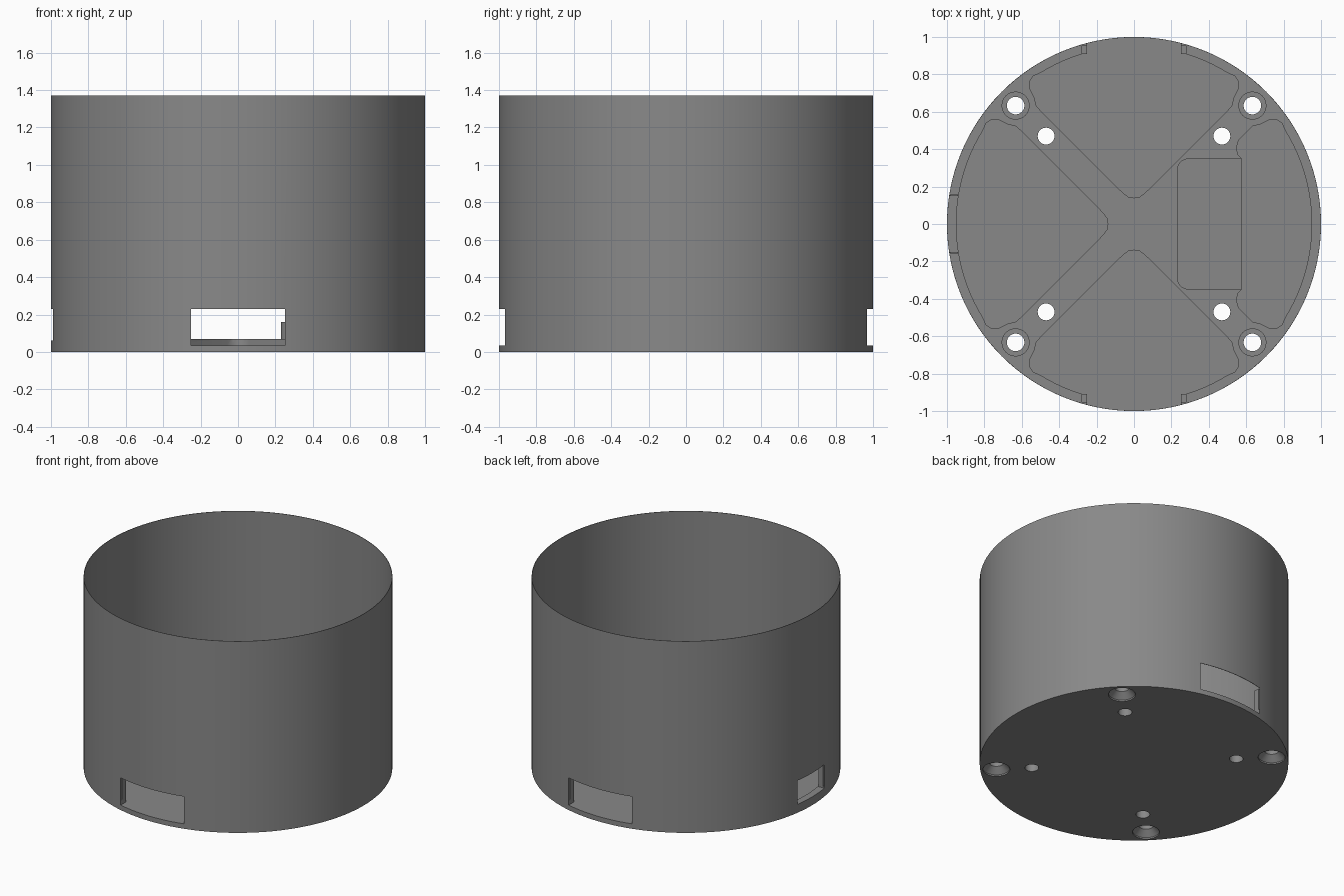
import bpy, bmesh, math

if "Cube" in bpy.data.objects:
    bpy.data.objects.remove(bpy.data.objects["Cube"])

FLOOR, POCKET, HEIGHT, WALL = 0.07, 0.035, 1.37, 0.003
dark = bpy.data.materials.new("dark_grey")
dark.diffuse_color = (0.25, 0.25, 0.25, 1)
dark.use_nodes = True
dark.node_tree.nodes["Principled BSDF"].inputs["Base Color"].default_value = dark.diffuse_color


def finish(name, bm):
    bmesh.ops.remove_doubles(bm, verts=bm.verts, dist=1e-5)
    bmesh.ops.recalc_face_normals(bm, faces=bm.faces)
    mesh = bpy.data.meshes.new(name)
    bm.to_mesh(mesh)
    bm.free()
    mesh.materials.append(dark)
    obj = bpy.data.objects.new(name, mesh)
    bpy.context.collection.objects.link(obj)
    return obj


def lathe(name, profile, steps, center=(0, 0), closed=False):
    bm = bmesh.new()
    vs = [bm.verts.new((r, 0, z)) for r, z in profile]
    pairs = list(zip(vs, vs[1:])) + ([(vs[-1], vs[0])] if closed else [])
    edges = [bm.edges.new(p) for p in pairs]
    bmesh.ops.spin(bm, geom=vs + edges, cent=(0, 0, 0), axis=(0, 0, 1),
                   angle=math.tau, steps=steps, use_duplicate=False)
    bmesh.ops.translate(bm, verts=bm.verts, vec=(*center, 0))
    return finish(name, bm)


def prism(name, pts, z0, z1, turn=0):
    bm = bmesh.new()
    c, s = math.cos(turn), math.sin(turn)
    face = bm.faces.new([bm.verts.new((x * c - y * s, x * s + y * c, z0)) for x, y in pts])
    ext = bmesh.ops.extrude_face_region(bm, geom=[face])
    bmesh.ops.translate(bm, verts=[g for g in ext["geom"] if isinstance(g, bmesh.types.BMVert)],
                        vec=(0, 0, z1 - z0))
    return finish(name, bm)


def box(name, x0, x1, y0, y1, z0, z1):
    return prism(name, [(x0, y0), (x1, y0), (x1, y1), (x0, y1)], z0, z1)


def smooth(obj):
    bpy.ops.object.select_all(action='DESELECT')
    obj.select_set(True)
    bpy.context.view_layer.objects.active = obj
    bpy.ops.object.shade_smooth_by_angle(angle=math.radians(30))


# Cup: very thin wall standing on a thick floor
body = lathe("cup_body", [(0, 0), (1, 0), (1, HEIGHT), (1 - WALL, HEIGHT),
                          (1 - WALL, FLOOR), (0, FLOOR)], 128)
cutters = []

# Floor pockets between the arms of the cross
tail = [(0.635, 0.525), (0.67, 0.53), (0.70, 0.545), (0.73, 0.56), (0.76, 0.56), (0.79, 0.54)]
sector = [(0.145, 0.03), (0.165, 0.058), (0.60, 0.495)] + tail
short = [(0.575, 0.35), (0.555, 0.37), (0.548, 0.41), (0.56, 0.45)] + tail


def pocket(half, tip, turn):
    a = math.asin(0.496 / 0.95)
    arc = [(0.95 * math.cos(t), 0.95 * math.sin(t))
           for t in [a - 2 * a * i / 24 for i in range(25)]]
    pts = tip + half + arc + [(x, -y) for x, y in reversed(half)]
    cutters.append(prism("pocket_cutter", pts, POCKET, 0.2, turn))


pocket(short, [], 0)
for k in (1, 2, 3):
    pocket(sector, [(0.14, 0)], k * math.pi / 2)

# Windows at front, back and left, with small posts beside them
for s in (-1, 1):
    cutters.append(box("window_cutter", -0.25, 0.25, *sorted((s * 0.88, s * 1.1)), POCKET, 0.23))
    for sx in (-1, 1):
        box("window_post", *sorted((sx * 0.25, sx * 0.28)), *sorted((s * 0.91, s * 0.955)),
            POCKET, 0.23)
    box("side_window_post", -0.98, -0.945, *sorted((s * 0.15, s * 0.16)), 0.06, 0.23)
cutters.append(box("window_cutter", -1.1, -0.93, -0.15, 0.15, 0.06, 0.23))

# Screw holes, the outer ones countersunk from below
for sx in (-1, 1):
    for sy in (-1, 1):
        outer, inner = (sx * 0.633, sy * 0.633), (sx * 0.47, sy * 0.47)
        cutters.append(lathe("hole_cutter", [(0, -0.02), (0.088, -0.02), (0.088, 0.01),
                                             (0.047, 0.05), (0.047, 0.2), (0, 0.2)], 32, outer))
        cutters.append(lathe("hole_cutter", [(0, -0.02), (0.045, -0.02), (0.045, 0.2),
                                             (0, 0.2)], 32, inner))
        smooth(lathe("screw_boss", [(0.047, FLOOR), (0.075, FLOOR), (0.075, 0.1),
                                    (0.047, 0.1)], 32, outer, closed=True))

# Cut everything out of the cup
bpy.context.view_layer.objects.active = body
for c in cutters:
    c.hide_render = True
    mod = body.modifiers.new("cut", 'BOOLEAN')
    mod.operation, mod.solver, mod.object = 'DIFFERENCE', 'EXACT', c
    bpy.ops.object.modifier_apply(modifier=mod.name)
    bpy.data.objects.remove(c)
smooth(body)

# Raised block with two rounded corners
r = 0.06
corner = [(0.23 + r - r * math.sin(t), 0.35 - r + r * math.cos(t))
          for t in [i * math.pi / 16 for i in range(9)]]
block = prism("raised_block", [(0.575, 0.35)] + corner +
              [(x, -y) for x, y in reversed(corner)] + [(0.575, -0.35)], FLOOR, 0.16)
smooth(block)
